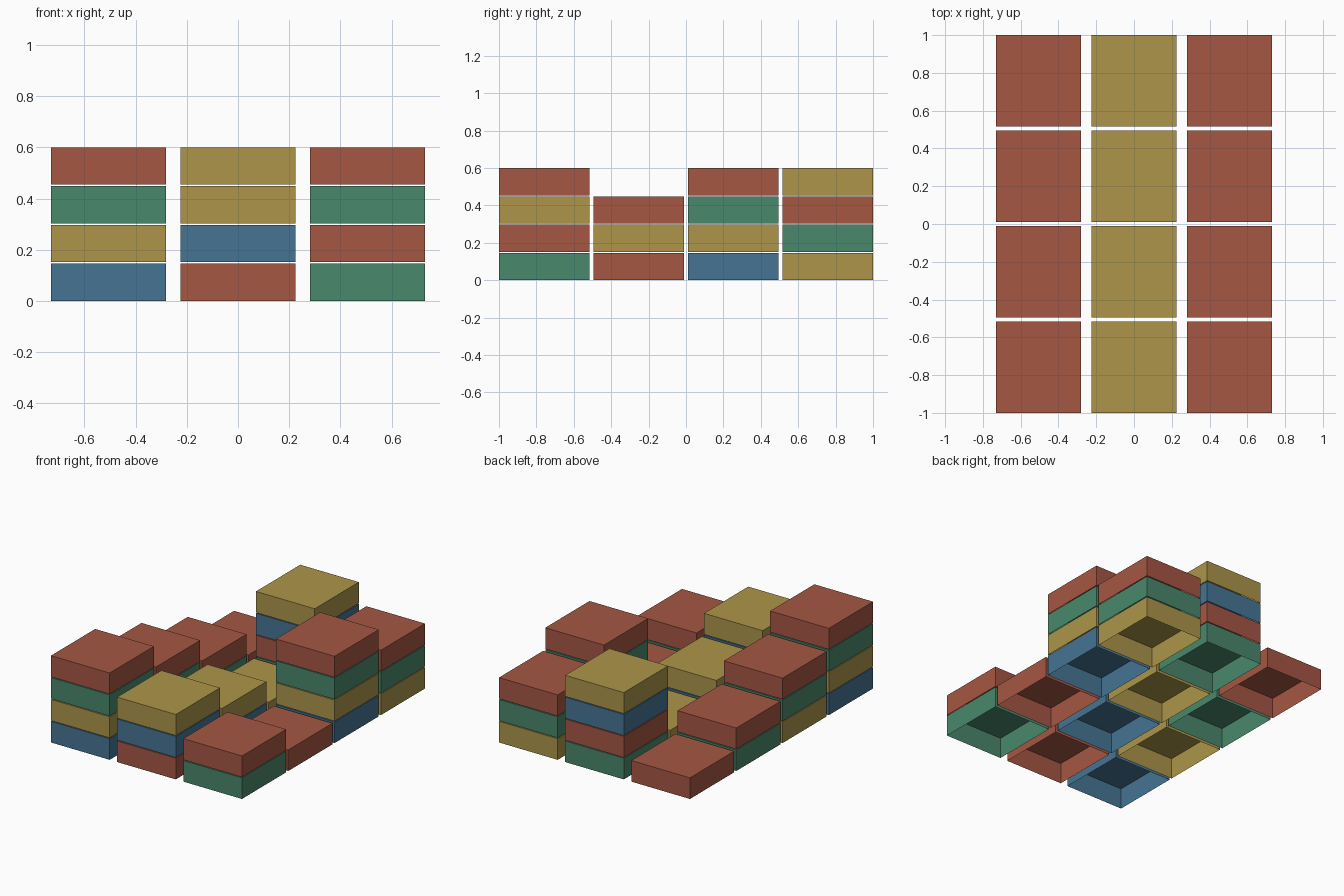
import bpy, bmesh

if "Cube" in bpy.data.objects:
    bpy.data.objects.remove(bpy.data.objects["Cube"])

# Crate size and spacing of the 3 x 4 grid of stacks
W, D, H = 0.449, 0.483, 0.146
PX, PY, PZ = 0.506, (2 - 0.483) / 3, 0.1514


def srgb(*rgb):
    lin = [((c / 255 + 0.055) / 1.055) ** 2.4 for c in rgb]
    return (*lin, 1.0)


def material(name, col):
    m = bpy.data.materials.new(name)
    m.diffuse_color = col
    m.use_nodes = True
    m.node_tree.nodes["Principled BSDF"].inputs["Base Color"].default_value = m.diffuse_color
    return m


# Colour order from the top crate downwards
cycle = [material("red", srgb(165, 87, 67)),
         material("green", srgb(73, 136, 108)),
         material("yellow", srgb(172, 149, 73)),
         material("blue", srgb(70, 117, 148))]


def crate(name, x, y, z, mat):
    # Thin-walled box, open underneath
    bm = bmesh.new()
    bmesh.ops.create_cube(bm, size=1)
    bm.normal_update()
    bmesh.ops.delete(bm, geom=[f for f in bm.faces if f.normal.z < -0.5],
                     context='FACES_ONLY')
    for v in bm.verts:
        v.co.x *= W
        v.co.y *= D
        v.co.z = (v.co.z + 0.5) * H
    me = bpy.data.meshes.new(name)
    bm.to_mesh(me)
    bm.free()
    me.materials.append(mat)
    ob = bpy.data.objects.new(name, me)
    ob.location = (x, y, z)
    bpy.context.collection.objects.link(ob)


# Stack heights: rows from front to back, columns from left to right
heights = [(4, 3, 2),
           (3, 2, 1),
           (2, 1, 4),
           (1, 4, 3)]
top_colour = (0, 2, 0)

for r, row in enumerate(heights):
    for c, n in enumerate(row):
        for k in range(n):
            mat = cycle[(top_colour[c] + n - 1 - k) % 4]
            crate(f"crate_row{r + 1}_column{c + 1}_level{k + 1}",
                  (c - 1) * PX, (r - 1.5) * PY, k * PZ, mat)
